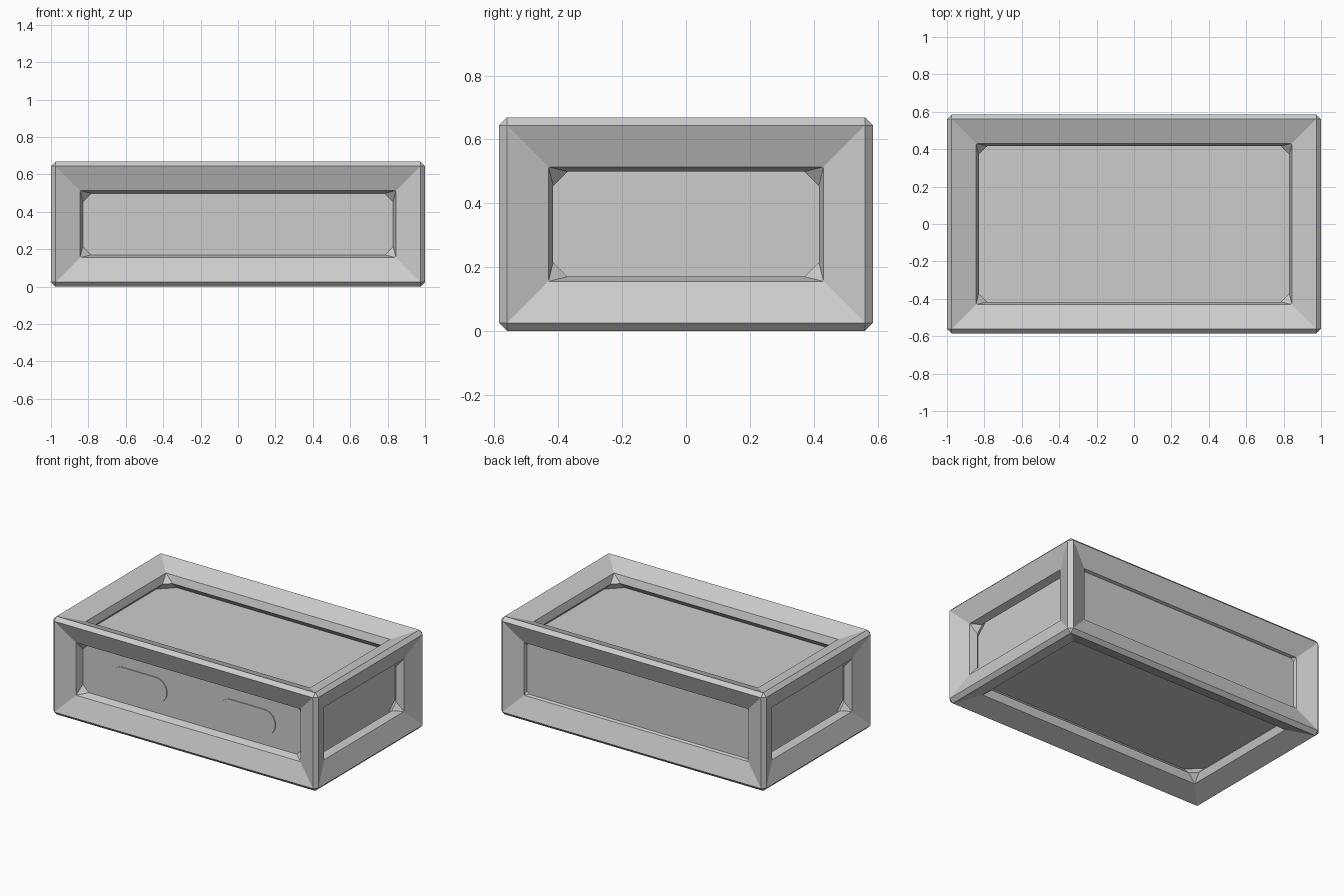
import bpy, bmesh, math
from mathutils import Vector

cube = bpy.data.objects.get("Cube")
if cube:
    bpy.data.objects.remove(cube, do_unlink=True)

grey = bpy.data.materials.new("light_grey")
grey.use_nodes = True
grey.diffuse_color = (0.61, 0.61, 0.61, 1)
grey.node_tree.nodes["Principled BSDF"].inputs["Base Color"].default_value = (0.61, 0.61, 0.61, 1)

HALF = Vector((1.0, 0.586, 0.3345))  # half size of the crate
CHAMFER = 0.025
RIM, SLOPE = 0.13, 0.05              # width and drop of the sloping rim
LIP = 0.05                           # height of the inner walls
UNDER = 0.035                        # half width of the slanted inside of a bar


def finish(bm, name):
    bmesh.ops.recalc_face_normals(bm, faces=bm.faces)
    mesh = bpy.data.meshes.new(name)
    bm.to_mesh(mesh)
    bm.free()
    mesh.materials.append(grey)
    obj = bpy.data.objects.new(name, mesh)
    bpy.context.collection.objects.link(obj)
    return obj


def box(bm, low, high):
    bmesh.ops.create_cube(bm, size=1)
    low, high = Vector(low), Vector(high)
    bmesh.ops.scale(bm, vec=high - low, verts=bm.verts)
    bmesh.ops.translate(bm, vec=(low + high) / 2, verts=bm.verts)


def recess(bm, face):
    """Replace a flat side by a rim, inner walls, corner gussets and an undercut."""
    n = face.normal.copy()
    corners = list(face.verts)
    rim, wall, under = [], [], []
    for i, v in enumerate(corners):
        ahead = (corners[(i + 1) % 4].co - v.co).normalized()
        back = (corners[i - 1].co - v.co).normalized()
        apex = v.co + RIM * (ahead + back) - SLOPE * n
        before = apex + 0.06 * back + 0.015 * ahead - LIP * n
        after = apex + 0.06 * ahead + 0.015 * back - LIP * n
        rim.append(bm.verts.new(apex))
        wall.append((bm.verts.new(before), bm.verts.new(after)))
        under.append((bm.verts.new(before - UNDER * (ahead + n)),
                      bm.verts.new(after - UNDER * (back + n))))
    bm.faces.remove(face)
    for i in range(4):
        j = (i + 1) % 4
        bm.faces.new((corners[i], corners[j], rim[j], rim[i]))
        bm.faces.new((rim[i], rim[j], wall[j][0], wall[i][1]))
        bm.faces.new((wall[i][1], wall[j][0], under[j][0], under[i][1]))
        bm.faces.new((rim[i], wall[i][1], wall[i][0]))
        bm.faces.new((wall[i][0], wall[i][1], under[i][1], under[i][0]))


# Outer frame: chamfered block, every side opened into a hollow middle
bm = bmesh.new()
box(bm, (-HALF.x, -HALF.y, 0), (HALF.x, HALF.y, 2 * HALF.z))
bmesh.ops.bevel(bm, geom=bm.edges[:], offset=CHAMFER, segments=1, affect='EDGES')
bm.normal_update()
sides = sorted(bm.faces, key=lambda f: f.calc_area())[-6:]
for side in sides:
    recess(bm, side)
bmesh.ops.remove_doubles(bm, verts=bm.verts, dist=0.001)
bmesh.ops.holes_fill(bm, edges=[e for e in bm.edges if e.is_boundary], sides=3)
finish(bm, "frame")

# Inner body whose sides are the recessed panels
FRONT = -0.486
bm = bmesh.new()
box(bm, (-0.875, FRONT, 0.145), (0.875, 0.516, 0.524))
finish(bm, "inner_panels")


# Two rounded slot plates on the front panel
def slot(name, x):
    bm = bmesh.new()
    radius, reach, steps = 0.085, 0.127, 12
    ring = []
    for sign in (1, -1):
        for k in range(steps + 1):
            a = math.pi * (k / steps - 0.5)
            ring.append(bm.verts.new((x + sign * (reach + radius * math.cos(a)),
                                      FRONT, 0.327 + sign * radius * math.sin(a))))
    plate = bm.faces.new(ring)
    out = bmesh.ops.extrude_face_region(bm, geom=[plate])
    moved = [g for g in out["geom"] if isinstance(g, bmesh.types.BMVert)]
    bmesh.ops.translate(bm, vec=(0, -0.006, 0), verts=moved)
    finish(bm, name)


slot("left_slot_plate", 0.413)
slot("right_slot_plate", -0.405)
